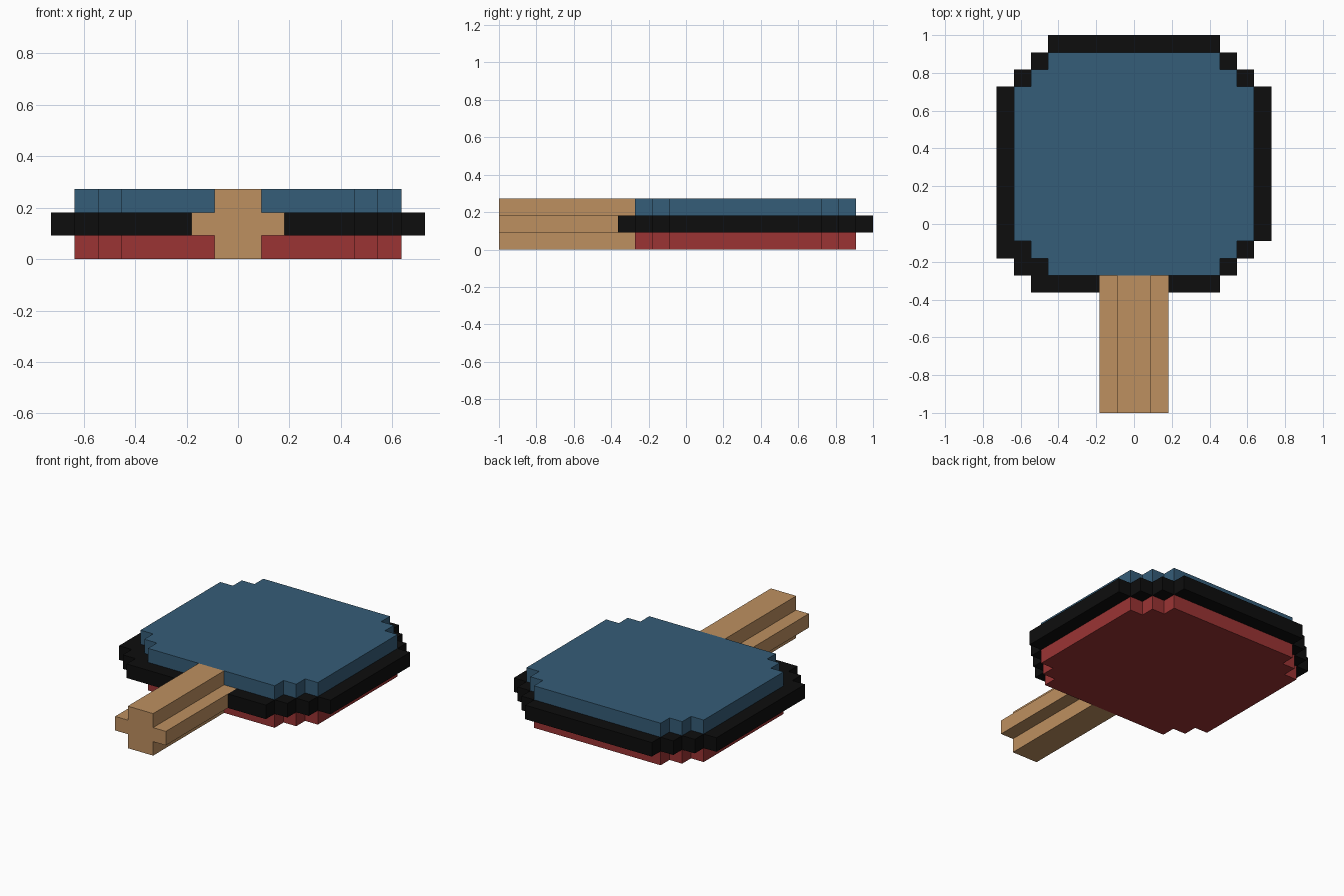
import bpy
import bmesh
from mathutils import Vector

U = 1 / 11  # one block of the grid

cube = bpy.data.objects.get("Cube")
if cube:
    bpy.data.objects.remove(cube, do_unlink=True)


def make_material(name, rgb):
    mat = bpy.data.materials.new(name)
    mat.use_nodes = True
    mat.diffuse_color = (*rgb, 1)
    mat.node_tree.nodes["Principled BSDF"].inputs["Base Color"].default_value = (*rgb, 1)
    return mat


def stepped_outline(rows):
    """Rows run upward: (bottom, top, left, right). Returns a blocky loop."""
    right = [(r, v) for b, t, l, r in rows for v in (b, t)]
    left = [(l, v) for b, t, l, r in reversed(rows) for v in (t, b)]
    return right + left


def extruded(name, points, depth, mat):
    """Extrude a closed outline of 3D block coordinates along depth."""
    bm = bmesh.new()
    face = bm.faces.new([bm.verts.new(Vector(p) * U) for p in points])
    result = bmesh.ops.extrude_face_region(bm, geom=[face])
    verts = [e for e in result["geom"] if isinstance(e, bmesh.types.BMVert)]
    bmesh.ops.translate(bm, verts=verts, vec=Vector(depth) * U)
    bmesh.ops.remove_doubles(bm, verts=bm.verts, dist=0.0001)
    bmesh.ops.recalc_face_normals(bm, faces=bm.faces)
    mesh = bpy.data.meshes.new(name)
    bm.to_mesh(mesh)
    bm.free()
    mesh.materials.append(mat)
    obj = bpy.data.objects.new(name, mesh)
    bpy.context.collection.objects.link(obj)
    return obj


def slab(name, outline, level, mat):
    return extruded(name, [(x, y, level) for x, y in outline], (0, 0, 1), mat)


blue = make_material("blue rubber", (0.036, 0.109, 0.188))
red = make_material("red rubber", (0.328, 0.034, 0.034))
black = make_material("black core", (0.004, 0.004, 0.004))
wood = make_material("wood", (0.515, 0.279, 0.117))

# Rubber faces above and below the core
pad = stepped_outline([(-3, -2, -5, 5), (-2, -1, -6, 6), (-1, 8, -7, 7),
                       (8, 9, -6, 6), (9, 10, -5, 5)])
slab("top_rubber", pad, 2, blue)
slab("bottom_rubber", pad, 0, red)

# Core, slightly lopsided at its lower corners, notched for the handle
core = stepped_outline([(-4, -3, -6, 5), (-3, -2, -7, 6), (-2, -1, -8, 7),
                        (-1, 8, -8, 8), (8, 9, -7, 7), (9, 10, -6, 6),
                        (10, 11, -5, 5)])
core += [(-2, -4), (-2, -3), (2, -3), (2, -4)]
slab("core", core, 1, black)

# Cross-section handle
cross = stepped_outline([(0, 1, -1, 1), (1, 2, -2, 2), (2, 3, -1, 1)])
extruded("handle", [(x, -11, z) for x, z in cross], (0, 8, 0), wood)
